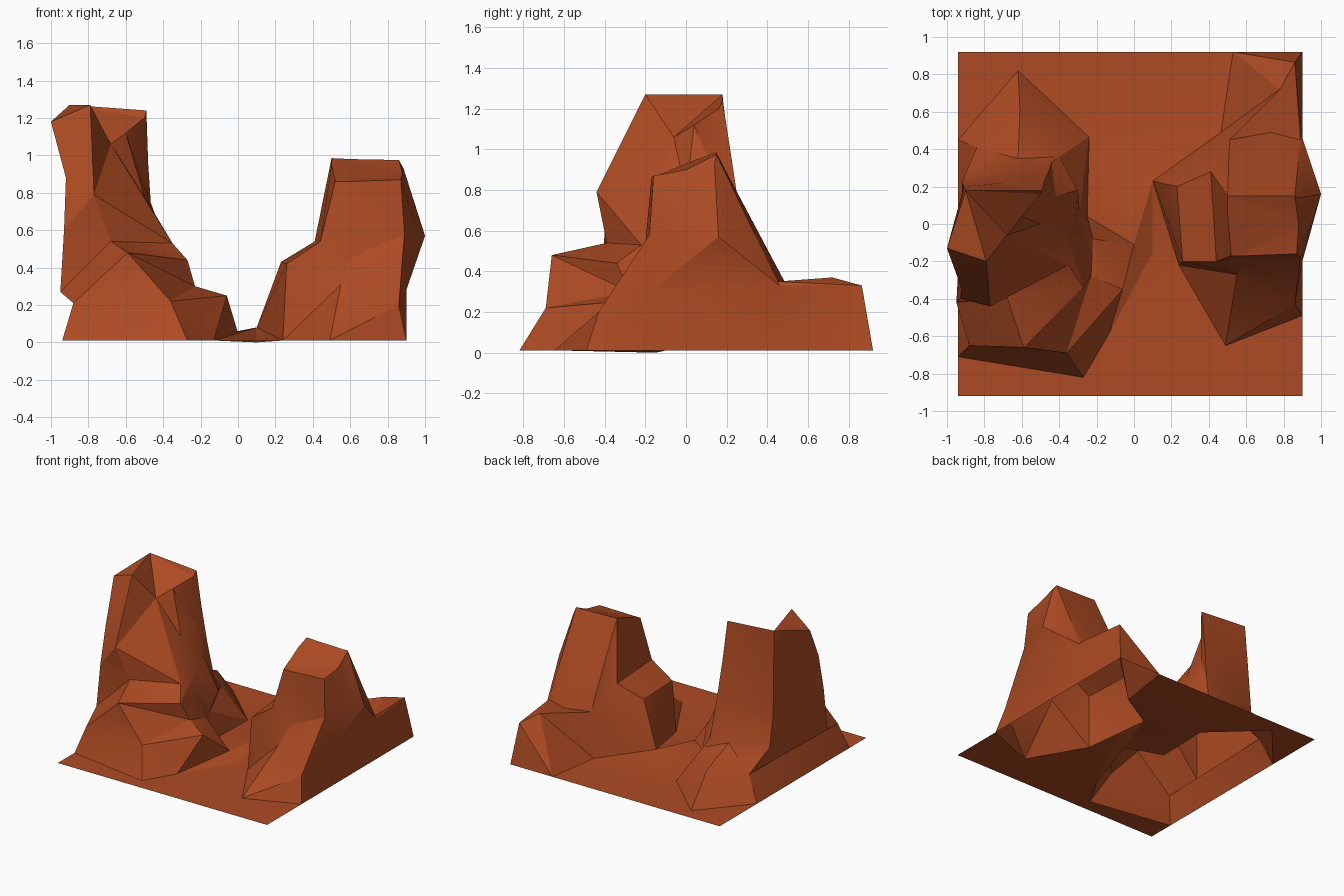
import bpy, bmesh, math
from mathutils import Vector
from mathutils.geometry import delaunay_2d_cdt

if "Cube" in bpy.data.objects:
    bpy.data.objects.remove(bpy.data.objects["Cube"])

rock = bpy.data.materials.new("red_sandstone")
rock.diffuse_color = (0.42, 0.07, 0.017, 1)
rock.use_nodes = True
rock.node_tree.nodes["Principled BSDF"].inputs["Base Color"].default_value = rock.diffuse_color


def finish(bm, name):
    me = bpy.data.meshes.new(name)
    bm.to_mesh(me)
    bm.free()
    me.materials.append(rock)
    ob = bpy.data.objects.new(name, me)
    bpy.context.collection.objects.link(ob)
    bpy.ops.object.select_all(action='DESELECT')
    ob.select_set(True)
    bpy.context.view_layer.objects.active = ob
    bpy.ops.object.shade_smooth_by_angle(angle=math.radians(25))
    return ob


def butte(name, rings):
    """Hollow faceted rock: rings joined upward, closed with a fan on top."""
    bm = bmesh.new()
    loops = [[bm.verts.new(p) for p in r] for r in rings]
    n = len(rings[0])
    for low, up in zip(loops, loops[1:]):
        for i in range(n):
            j = (i + 1) % n
            bm.faces.new((low[i], low[j], up[j], up[i]))
    top = loops[-1]
    for i in range(n - 2):
        bm.faces.new((top[-1], top[i], top[i + 1]))
    bmesh.ops.triangulate(bm, faces=bm.faces[:])
    return finish(bm, name)


# tall butte on the left: foot, ledge, shoulder, waist, neck, crown
left = [
    [(-.94, -.71, .01), (-.27, -.82, .01), (-.13, -.58, .01), (0, -.11, .05),
     (-.25, .04, .01), (-.24, .465, .01), (-.62, .82, .01), (-.94, .45, .01)],
    [(-.88, -.65, .21), (-.36, -.69, .22), (-.06, -.35, .25), (-.22, -.08, .24),
     (-.29, .06, .22), (-.40, .36, .28), (-.61, .61, .25), (-.84, .41, .2)],
    [(-.95, -.42, .27), (-.59, -.66, .48), (-.23, -.28, .30), (-.32, -.06, .42),
     (-.30, .18, .34), (-.44, .33, .35), (-.62, .35, .37), (-.91, .25, .37)],
    [(-.93, -.40, .60), (-.68, -.39, .54), (-.27, -.34, .44), (-.37, 0, .55),
     (-.42, .15, .62), (-.46, .27, .65), (-.68, .27, .62), (-.92, .22, .62)],
    [(-.92, -.35, .88), (-.77, -.44, .79), (-.35, -.22, .53), (-.50, 0, .78),
     (-.50, .16, .84), (-.48, .225, .95), (-.70, .22, .95), (-.91, .20, .95)],
    [(-1, -.13, 1.18), (-.79, -.2, 1.27), (-.68, -.06, 1.06), (-.60, .04, 1.12),
     (-.50, .16, 1.2), (-.49, .18, 1.24), (-.70, .18, 1.255), (-.90, .18, 1.27)],
]

# lower butte on the right: foot, skirt, shoulder, crown
right = [
    [(.9, -.49, .01), (.49, -.65, .01), (.24, -.22, .01), (.10, .23, .08),
     (.465, .49, .01), (.53, .92, .01), (.9, .92, .01), (.9, .46, .01), (.9, -.2, .01)],
    [(.86, -.43, .2), (.55, -.27, .31), (.26, -.2, .42), (.23, .2, .43),
     (.51, .45, .35), (.78, .72, .37), (.86, .865, .33), (.9, .46, .33), (.9, -.2, .28)],
    [(.89, -.18, .58), (.6, -.2, .45), (.44, -.2, .54), (.41, .28, .54),
     (.51, .43, .43), (.73, .49, .34), (.89, .45, .35), (1, .16, .57), (.95, 0, .62)],
    [(.87, -.16, .87), (.6, -.17, .86), (.52, -.17, .86), (.50, .05, .95),
     (.50, .15, .985), (.6, .15, .98), (.86, .15, .975), (.885, .14, .93), (.88, 0, .90)],
]

butte("tall_butte", left)
butte("low_butte", right)

# canyon floor: flat sheet, open beneath the two hollow buttes
corners = [(-.94, -.92, .01), (.9, -.92, .01), (.9, .92, .01), (-.94, .92, .01)]
pts = corners + left[0] + right[0] + [(.1, -.15, 0)]
edges = []
start = 4
for ring in (left[0], right[0]):
    n = len(ring)
    edges += [(start + i, start + (i + 1) % n) for i in range(n)]
    start += n
vs, _, fs = delaunay_2d_cdt([Vector(p[:2]) for p in pts], edges, [], 0, 1e-4)[:3]


def inside(c, poly):
    hit = False
    for a, b in zip(poly, poly[1:] + poly[:1]):
        if (a[1] > c.y) != (b[1] > c.y):
            if c.x < (b[0] - a[0]) * (c.y - a[1]) / (b[1] - a[1]) + a[0]:
                hit = not hit
    return hit


bm = bmesh.new()
verts = []
for v in vs:
    near = min(pts, key=lambda p: (p[0] - v.x) ** 2 + (p[1] - v.y) ** 2)
    verts.append(bm.verts.new((v.x, v.y, near[2])))
for f in fs:
    c = sum((vs[i] for i in f), Vector((0, 0))) / len(f)
    if not inside(c, left[0]) and not inside(c, right[0]):
        face = bm.faces.new([verts[i] for i in f])
        face.normal_update()
        if face.normal.z < 0:
            face.normal_flip()
finish(bm, "canyon_floor")
